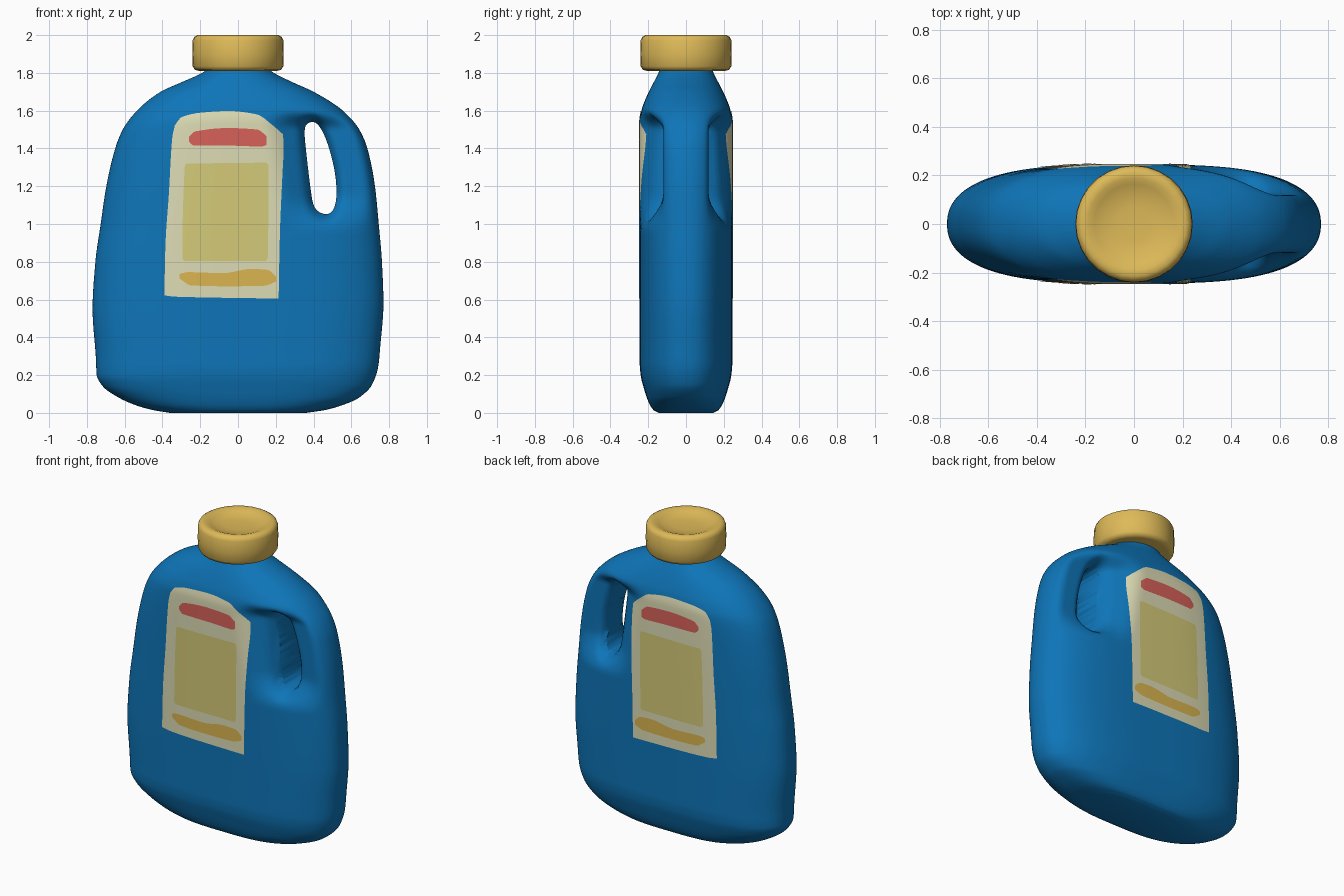
import bpy, bmesh, math
from mathutils import Vector
from mathutils.geometry import intersect_point_line

if "Cube" in bpy.data.objects:
    bpy.data.objects.remove(bpy.data.objects["Cube"])


def material(name, rgb):
    m = bpy.data.materials.new(name)
    m.diffuse_color = (*rgb, 1)
    m.use_nodes = True
    m.node_tree.nodes["Principled BSDF"].inputs["Base Color"].default_value = m.diffuse_color
    return m


BLUE = material("blue plastic", (0.0044, 0.178, 0.48))
GOLD = material("gold cap", (0.73, 0.49, 0.098))
CREAM = material("cream label", (0.72, 0.71, 0.46))
YELLOW = material("yellow panel", (0.66, 0.59, 0.19))
RED = material("red band", (0.68, 0.12, 0.10))
ORANGE = material("orange band", (0.70, 0.46, 0.08))


def curve(pts, t):
    """Monotone cubic through (t, value) points."""
    if t <= pts[0][0]:
        return pts[0][1]
    if t >= pts[-1][0]:
        return pts[-1][1]
    s = [(q[1] - p[1]) / (q[0] - p[0]) for p, q in zip(pts, pts[1:])]

    def tangent(i):
        if i == 0 or i == len(s):
            return s[min(i, len(s) - 1)]
        a, b = s[i - 1], s[i]
        return 0 if a * b <= 0 else 2 * a * b / (a + b)
    i = max(k for k in range(len(s)) if pts[k][0] <= t)
    h = pts[i + 1][0] - pts[i][0]
    u = (t - pts[i][0]) / h
    return ((2*u**3 - 3*u*u + 1) * pts[i][1] + (u**3 - 2*u*u + u) * h * tangent(i)
            + (3*u*u - 2*u**3) * pts[i + 1][1] + (u**3 - u*u) * h * tangent(i + 1))


def step(a, b, x):
    t = min(1, max(0, (x - a) / (b - a)))
    return t * t * (3 - 2 * t)


def make(name, verts, faces, mat, angle=40):
    me = bpy.data.meshes.new(name)
    me.from_pydata(verts, [], faces)
    bm = bmesh.new()
    bm.from_mesh(me)
    bmesh.ops.remove_doubles(bm, verts=bm.verts, dist=1e-5)
    if angle:
        bmesh.ops.recalc_face_normals(bm, faces=bm.faces)
    bm.to_mesh(me)
    bm.free()
    me.materials.append(mat)
    ob = bpy.data.objects.new(name, me)
    bpy.context.collection.objects.link(ob)
    smooth(ob, angle or 40)
    return ob


def smooth(ob, angle):
    bpy.ops.object.select_all(action='DESELECT')
    bpy.context.view_layer.objects.active = ob
    ob.select_set(True)
    bpy.ops.object.shade_smooth_by_angle(angle=math.radians(angle))


# Body profiles by height: left edge, right edge, half depth
LEFT = [(0, .36), (.015, .45), (.04, .54), (.08, .63), (.14, .715), (.2, .748), (.3, .753), (.55, .77),
        (.8, .755), (1, .727), (1.2, .697), (1.4, .65), (1.5, .61), (1.6, .535),
        (1.7, .41), (1.75, .30), (1.8, .19), (1.83, .15)]
RIGHT = [(0, .36), (.015, .46), (.04, .55), (.08, .64), (.15, .71), (.25, .743), (.35, .753), (.58, .77),
         (.8, .762), (1, .745), (1.2, .725), (1.4, .685), (1.5, .642), (1.6, .555),
         (1.7, .40), (1.75, .29), (1.8, .19), (1.83, .15)]
DEPTH = [(0, .145), (.015, .172), (.05, .195), (.12, .22), (.2, .24), (.26, .245), (1.54, .245),
         (1.6, .236), (1.66, .215), (1.73, .182), (1.79, .15), (1.83, .135)]

# Handle opening outline (x, z), rounded by corner cutting
hole = [Vector(p) for p in [(.375, 1.54), (.348, 1.51), (.363, 1.36), (.382, 1.2), (.398, 1.09),
                            (.44, 1.053), (.495, 1.053), (.523, 1.12), (.519, 1.25),
                            (.49, 1.38), (.455, 1.48), (.415, 1.54)]]
for _ in range(2):
    hole = [p.lerp(q, f) for p, q in zip(hole, hole[1:] + hole[:1]) for f in (.25, .75)]


def hole_distance(x, z):
    p, best, inside = Vector((x, z)), 9, False
    for a, b in zip(hole, hole[1:] + hole[:1]):
        q, f = intersect_point_line(p, a, b)
        q = a.lerp(b, min(1, max(0, f)))
        best = min(best, (p - q.to_2d()).length)
        if (a.y > z) != (b.y > z) and x < a.x + (z - a.y) * (b.x - a.x) / (b.y - a.y):
            inside = not inside
    return 0 if inside else best


def half_depth(x, z):
    """Half thickness of the bottle at a front-view position."""
    l, r, b = -curve(LEFT, z), curve(RIGHT, z), curve(DEPTH, z)
    u = min(1, abs(x - (l + r) / 2) / ((r - l) / 2))
    k = step(1.5, 1.82, z)
    h = b * (1 - u ** (3.2 - 1.2 * k)) ** (1 / (2.3 - .3 * k))
    # finger recess thinning the handle side
    w = step(.96, 1.16, z) * (1 - step(1.5, 1.61, z))
    if w > 0 and x > 0:
        d = .30 - .18 * step(.05, .48, x + (z - 1.3) * .18)
        m = max(.03 - abs(h - d), 0) / .03
        h += (min(h, d) - m * m * .0075 - h) * w if h > .02 else 0
    # rounded rim of the opening
    if .28 < x < .6 and .98 < z < 1.62:
        e = 1 - min(1, hole_distance(x, z) / .05)
        h *= .5 + .5 * math.sqrt(1 - e * e)
    return max(h, 0)


# Body loft
N, RINGS = 200, 140
verts = []
for j in range(RINGS + 1):
    t = j / RINGS
    z = 1.83 * (t - .8 * math.sin(2 * math.pi * t) / (2 * math.pi))
    l, r = -curve(LEFT, z), curve(RIGHT, z)
    for i in range(N):
        a = 2 * math.pi * i / N
        x = (l + r) / 2 + (r - l) / 2 * math.cos(a)
        y = 0 if i % (N // 2) == 0 else half_depth(x, z) * (1 if i < N / 2 else -1)
        verts.append((x, y, z))
faces = [(j*N + i, j*N + (i+1) % N, (j+1)*N + (i+1) % N, (j+1)*N + i)
         for j in range(RINGS) for i in range(N)]
faces += [tuple(range(N))[::-1], tuple(range(RINGS * N, RINGS * N + N))]
body = make("bottle_body", verts, faces, BLUE)

# Handle opening cut through the body
n = len(hole)
cut = make("handle_cutter", [(p.x, y, p.y) for y in (-.4, .4) for p in hole],
           [(i, (i+1) % n, n + (i+1) % n, n + i) for i in range(n)]
           + [tuple(range(n)), tuple(range(n, 2*n))], BLUE)
cut.hide_render = True
mod = body.modifiers.new("opening", 'BOOLEAN')
mod.operation, mod.object, mod.solver = 'DIFFERENCE', cut, 'EXACT'
smooth(body, 50)
bpy.ops.object.modifier_apply(modifier=mod.name)
bpy.data.objects.remove(cut)
smooth(body, 50)


# Labels: thin patches following the front and back surfaces
def patch(name, mat, left, right, bottom, top, lift, nu=36, nv=50):
    for side, tag in ((-1, "front"), (1, "back")):
        vs, fs = [], []
        for j in range(nv + 1):
            for i in range(nu + 1):
                u, v = i / nu, j / nv
                x = curve(left, v) * (1 - u) + curve(right, v) * u
                z = curve(bottom, u) * (1 - v) + curve(top, u) * v
                vs.append((x, side * (half_depth(x, z) + lift), z))
        w = nu + 1
        for j in range(nv):
            for i in range(nu):
                q = (j*w + i, j*w + i + 1, (j+1)*w + i + 1, (j+1)*w + i)
                fs.append(q if side < 0 else q[::-1])
        make(f"{name}_{tag}", vs, fs, mat, angle=0)


patch("label", CREAM, [(0, -.39), (.3, -.384), (.6, -.366), (.93, -.348), (1, -.335)],
      [(0, .215), (.4, .222), (.75, .235), (.93, .242), (1, .238)],
      [(0, .622), (.1, .615), (1, .605)],
      [(0, 1.52), (.06, 1.565), (.25, 1.59), (.5, 1.598), (.76, 1.58), (.9, 1.525), (1, 1.475)], .003)
patch("label_panel", YELLOW, [(0, -.285), (.03, -.295), (.97, -.282), (1, -.272)],
      [(0, .148), (.03, .158), (.97, .162), (1, .15)],
      [(0, .805), (1, .805)], [(0, 1.32), (1, 1.325)], .005)
patch("label_top_band", RED, [(0, -.26), (1, -.26)], [(0, .152), (1, .152)],
      [(0, 1.438), (.06, 1.415), (.5, 1.415), (.94, 1.41), (1, 1.42)],
      [(0, 1.46), (.08, 1.49), (.5, 1.508), (.88, 1.5), (1, 1.465)], .005, nv=8)
patch("label_bottom_band", ORANGE, [(0, -.31), (1, -.31)], [(0, .2), (1, .2)],
      [(0, .712), (.12, .675), (.5, .67), (.88, .673), (1, .695)],
      [(0, .735), (.08, .745), (.45, .74), (.75, .762), (.92, .757), (1, .722)], .005, nv=8)

# Screw cap with dished top, turned from a profile
prof = [(0, 1.81), (.205, 1.81), (.228, 1.816), (.24, 1.835), (.242, 1.9), (.24, 1.972), (.232, 1.99),
        (.215, 2.0), (.19, 1.998), (.165, 1.988), (.13, 1.974), (.07, 1.968), (0, 1.967)]
S = 28
cv = [(r * math.cos(2*math.pi*i/S), r * math.sin(2*math.pi*i/S), z) for r, z in prof for i in range(S)]
P = len(prof)
cf = [(j*S + i, j*S + (i+1) % S, (j+1)*S + (i+1) % S, (j+1)*S + i)
      for j in range(1, P - 2) for i in range(S)]
cf += [tuple(range(S, 2*S))[::-1], tuple(range((P-2)*S, (P-1)*S))]
used = cv[S:(P-1)*S]
make("cap", used, [tuple(k - S for k in f) for f in cf], GOLD, angle=50)
